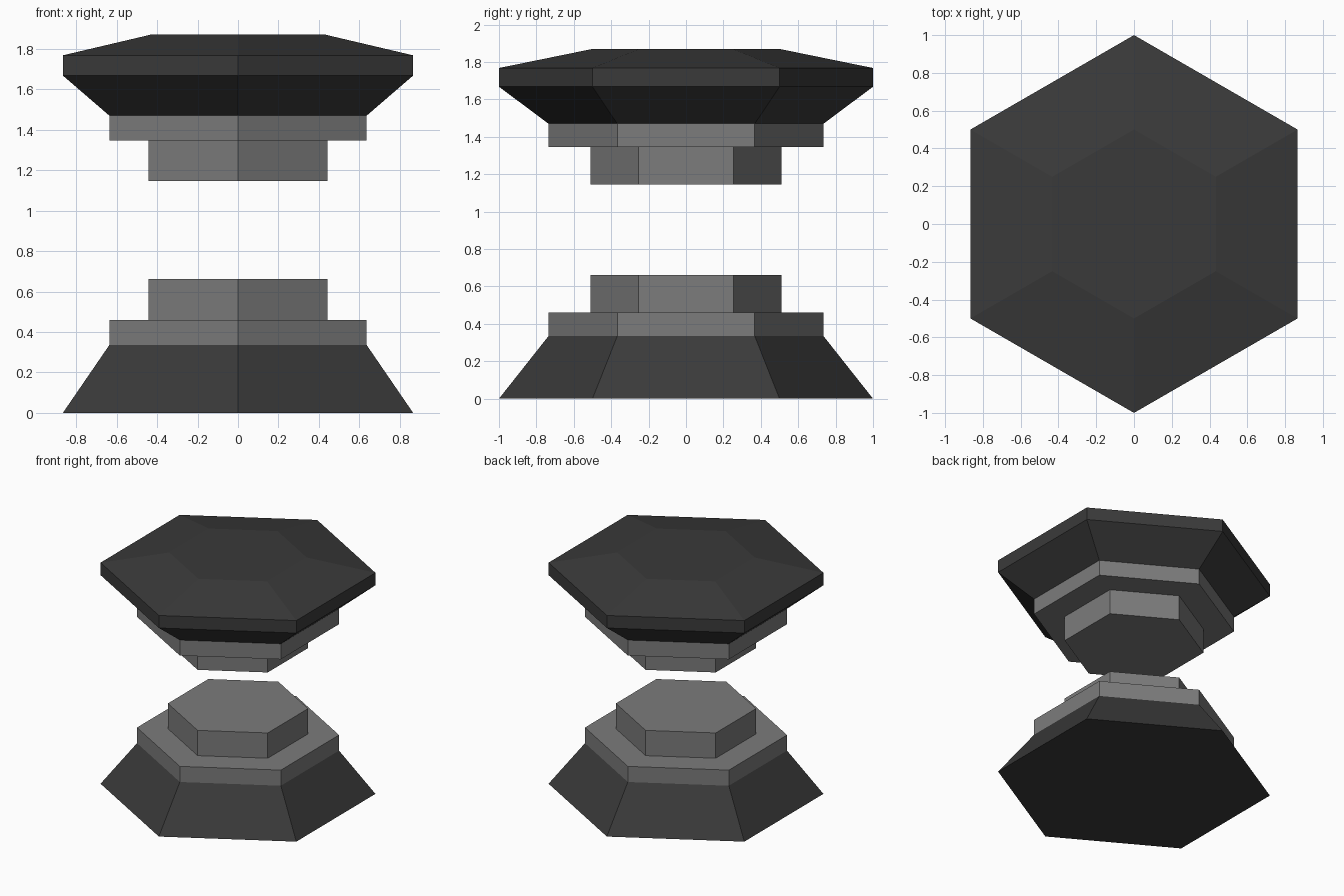
import bpy
import bmesh
from math import cos, sin, pi

SIDES = 6

cube = bpy.data.objects.get("Cube")
if cube:
    bpy.data.objects.remove(cube, do_unlink=True)


def make_material(name, value):
    mat = bpy.data.materials.new(name)
    mat.use_nodes = True
    colour = (value, value, value, 1)
    mat.diffuse_color = colour
    shader = next(n for n in mat.node_tree.nodes if n.type == "BSDF_PRINCIPLED")
    shader.inputs["Base Color"].default_value = colour
    return mat


def hex_solid(name, profile, mat):
    """Closed six-sided solid from (radius, height) pairs, bottom to top."""
    bm = bmesh.new()
    rings = []
    for radius, z in profile:
        angles = [pi / 2 + 2 * pi * i / SIDES for i in range(SIDES)]
        rings.append([bm.verts.new((radius * cos(a), radius * sin(a), z)) for a in angles])
    for low, high in zip(rings, rings[1:]):
        for i in range(SIDES):
            j = (i + 1) % SIDES
            bm.faces.new((low[i], low[j], high[j], high[i]))
    bm.faces.new(rings[0][::-1])
    bm.faces.new(rings[-1])
    bmesh.ops.recalc_face_normals(bm, faces=bm.faces[:])
    mesh = bpy.data.meshes.new(name)
    bm.to_mesh(mesh)
    bm.free()
    mesh.materials.append(mat)
    obj = bpy.data.objects.new(name, mesh)
    bpy.context.collection.objects.link(obj)
    return obj


dark = make_material("dark charcoal", 0.042)
grey = make_material("mid grey", 0.2)

WIDE, MID, NARROW = 1.0, 0.735, 0.51

# Lower half: sloped foot carrying a two-tier plinth
hex_solid("base_foot", [(WIDE, 0), (MID, 0.335)], dark)
hex_solid("base_plinth", [(MID, 0.335), (MID, 0.46), (NARROW, 0.46), (NARROW, 0.662)], grey)

# Upper half: inverted plinth hanging under a bevelled cap, floating over the gap
hex_solid("upper_plinth", [(NARROW, 1.146), (NARROW, 1.346), (MID, 1.346), (MID, 1.47)], grey)
hex_solid("roof_cap", [(MID, 1.47), (WIDE, 1.668), (WIDE, 1.768), (WIDE / 2, 1.87)], dark)
